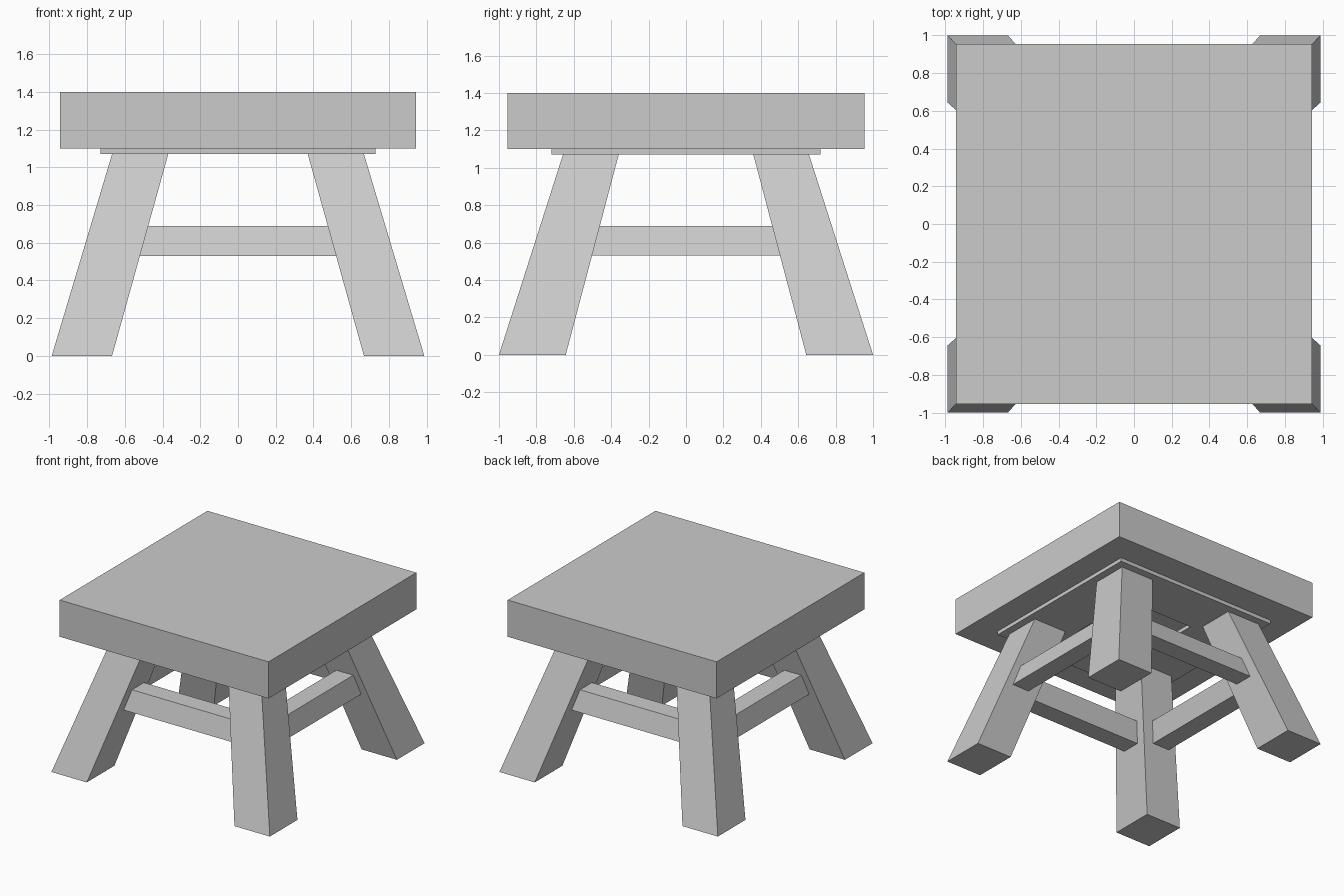
import bpy
import bmesh

if "Cube" in bpy.data.objects:
    bpy.data.objects.remove(bpy.data.objects["Cube"])


def block(name, low, high):
    """Four-sided block lofted between two rectangles (x0, x1, y0, y1, z)."""
    bm = bmesh.new()
    rings = []
    for x0, x1, y0, y1, z in (low, high):
        corners = ((x0, y0), (x1, y0), (x1, y1), (x0, y1))
        rings.append([bm.verts.new((x, y, z)) for x, y in corners])
    bottom, top = rings
    bm.faces.new(bottom[::-1])
    bm.faces.new(top)
    for i in range(4):
        j = (i + 1) % 4
        bm.faces.new((bottom[i], bottom[j], top[j], top[i]))
    bmesh.ops.recalc_face_normals(bm, faces=bm.faces)
    mesh = bpy.data.meshes.new(name)
    bm.to_mesh(mesh)
    bm.free()
    obj = bpy.data.objects.new(name, mesh)
    bpy.context.collection.objects.link(obj)
    return obj


def span(sign, a, b):
    """Interval a..b placed on the positive or negative side."""
    return (a, b) if sign > 0 else (-b, -a)


# Thick seat slab
block("seat", (-0.945, 0.945, -0.955, 0.955, 1.10),
      (-0.945, 0.945, -0.955, 0.955, 1.40))

for side, s in (("front", -1), ("back", 1)):
    # Thin mounting frame under the seat: long battens
    bat = (-0.73, 0.73, *span(s, 0.30, 0.72))
    block(side + "_batten", (*bat, 1.07), (*bat, 1.10))
    # Splayed, tapered legs
    for hand, t in (("left", -1), ("right", 1)):
        block(f"{side}_{hand}_leg",
              (*span(t, 0.668, 0.988), *span(s, 0.643, 1.0), 0.0),
              (*span(t, 0.37, 0.668), *span(s, 0.36, 0.658), 1.07))
    # Stretchers sheared to follow the leg slope
    block(side + "_stretcher",
          (-0.535, 0.535, *span(s, 0.58, 0.735), 0.53),
          (-0.495, 0.495, *span(s, 0.535, 0.69), 0.69))

for side, s in (("left", -1), ("right", 1)):
    # Short battens closing the frame
    bat = (*span(s, 0.30, 0.73), -0.30, 0.30)
    block(side + "_batten", (*bat, 1.07), (*bat, 1.10))
    # Side stretchers
    block(side + "_stretcher",
          (*span(s, 0.61, 0.763), -0.52, 0.52, 0.53),
          (*span(s, 0.567, 0.72), -0.478, 0.478, 0.69))
